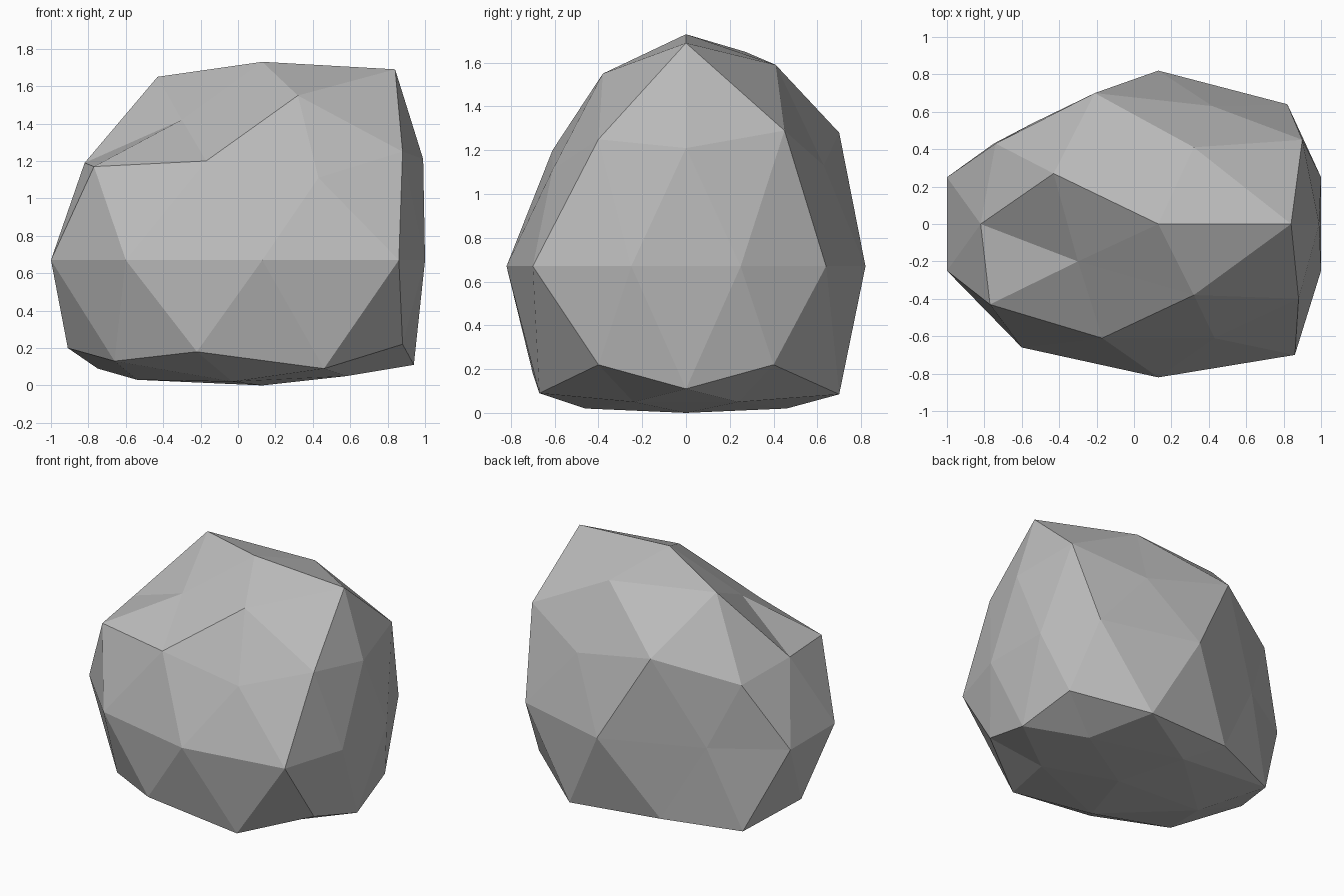
import bpy
import bmesh
from math import atan2, degrees

if "Cube" in bpy.data.objects:
    bpy.data.objects.remove(bpy.data.objects["Cube"], do_unlink=True)

EQUATOR = 0.67

# Contour of each level of the sphere, from the left end round to the right end.
# Every contour is mirrored front to back.
contours = {
    "top": [(0.13, 0, 1.73)],
    "crown": [(0.84, 0, 1.69), (0.32, 0.38, 1.55), (-0.3, 0.2, 1.42)],
    "shoulder": [(0.88, 0.4, 1.25), (-0.17, 0.61, 1.2), (-0.82, 0, 1.19)],
    "upper": [(0.99, 0, 1.21), (0.43, 0.61, 1.11), (-0.77, 0.43, 1.17)],
    "middle": [(1, 0.25, EQUATOR), (0.86, 0.7, EQUATOR), (0.13, 0.82, EQUATOR),
               (-0.6, 0.66, EQUATOR), (-1, 0.25, EQUATOR)],
    "lower": [(0.88, 0.4, 0.22), (-0.22, 0.7, 0.18), (-0.91, 0, 0.2)],
    "skirt": [(0.94, 0, 0.11), (0.46, 0.67, 0.09), (-0.66, 0.42, 0.13)],
    "underside": [(0.58, 0.24, 0.05), (-0.03, 0.46, 0.02), (-0.54, 0, 0.03)],
    "bottom": [(0.13, 0, 0)],
}

# Chips and bulges that make the back differ from the front
back_changes = {
    ("crown", 1): (0.32, 0.41, 1.59),
    ("crown", 2): (-0.43, 0.27, 1.65),
    ("shoulder", 0): (0.9, 0.45, 1.29),
    ("shoulder", 1): (-0.21, 0.7, 1.28),
    ("upper", 1): (0.42, 0.63, 1.13),
    ("upper", 2): (-0.74, 0.43, 1.13),
    ("middle", 1): (0.82, 0.64, EQUATOR),
    ("middle", 3): (-0.54, 0.54, EQUATOR),
    ("lower", 1): (-0.24, 0.63, 0.12),
    ("skirt", 1): (0.43, 0.7, 0.085),
    ("skirt", 2): (-0.75, 0.43, 0.09),
}


def level(vert):
    return round(vert.co.z, 1) + 0.0


def turn(vert):
    """Angle away from the left end, the same for front and back."""
    if abs(vert.co.z) > 0.99:
        return 0
    return round(abs(degrees(atan2(vert.co.y, vert.co.x))))


# Rock: a faceted sphere pulled onto the contours
bm = bmesh.new()
bmesh.ops.create_icosphere(bm, subdivisions=2, radius=1)
levels = sorted({level(v) for v in bm.verts}, reverse=True)
targets = {}
for name, height in zip(contours, levels):
    ring = [v for v in bm.verts if level(v) == height]
    turns = sorted({turn(v) for v in ring})
    for v in ring:
        rank = turns.index(turn(v))
        x, y, z = contours[name][rank]
        if v.co.y < 0:
            y = -y
        else:
            x, y, z = back_changes.get((name, rank), (x, y, z))
        targets[v] = (x, y, z)
for v, place in targets.items():
    v.co = place
bmesh.ops.recalc_face_normals(bm, faces=bm.faces)

mesh = bpy.data.meshes.new("rock")
bm.to_mesh(mesh)
bm.free()
rock = bpy.data.objects.new("rock", mesh)
bpy.context.collection.objects.link(rock)

# Plain grey stone
stone = bpy.data.materials.new("grey_stone")
stone.use_nodes = True
grey = (0.5, 0.5, 0.5, 1)
stone.diffuse_color = grey
stone.node_tree.nodes["Principled BSDF"].inputs["Base Color"].default_value = grey
stone.node_tree.nodes["Principled BSDF"].inputs["Roughness"].default_value = 0.9
mesh.materials.append(stone)
